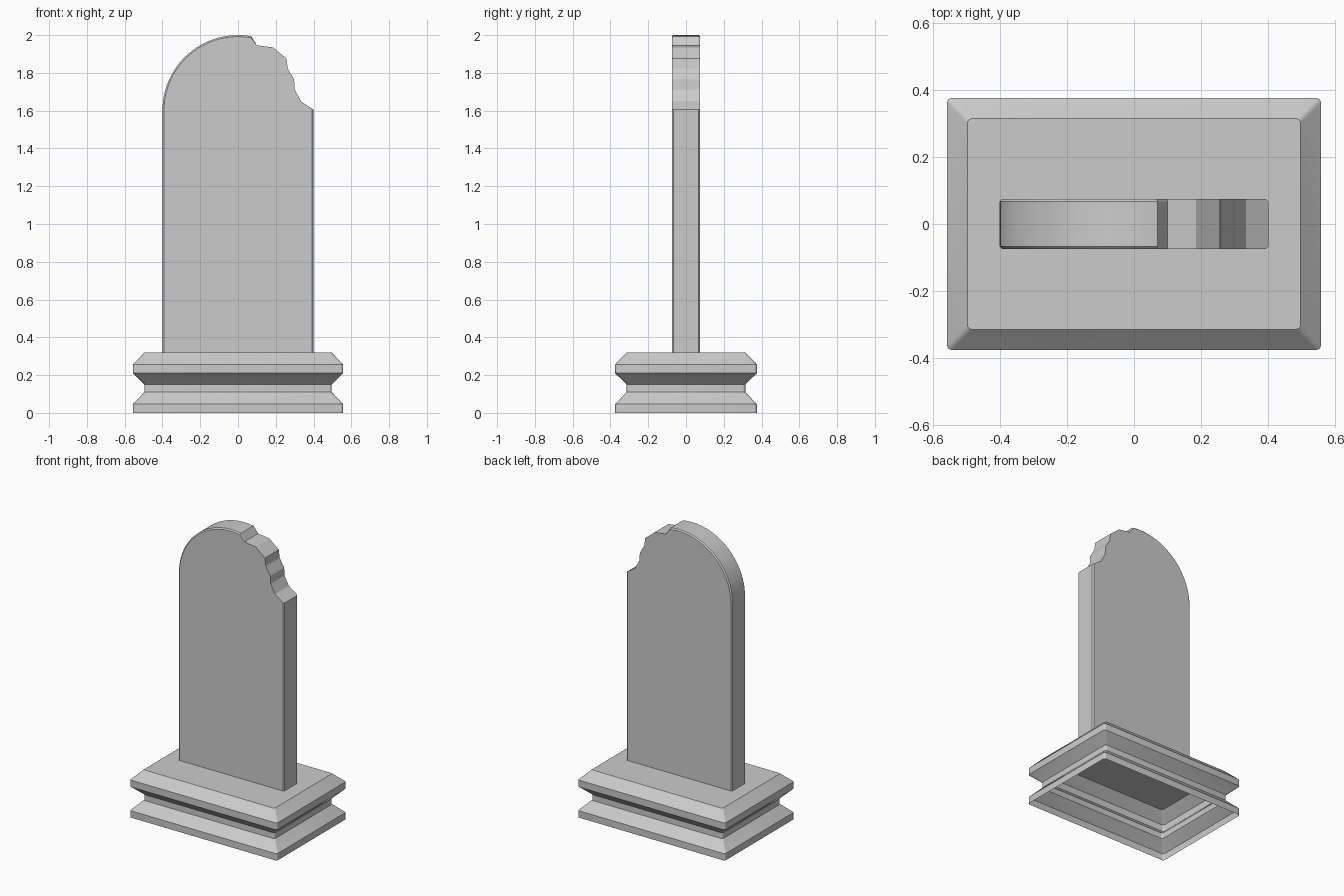
import bpy, bmesh, math

if "Cube" in bpy.data.objects:
    bpy.data.objects.remove(bpy.data.objects["Cube"])


def finish(name, bm):
    mesh = bpy.data.meshes.new(name)
    bm.to_mesh(mesh)
    bm.free()
    obj = bpy.data.objects.new(name, mesh)
    bpy.context.collection.objects.link(obj)
    bpy.ops.object.select_all(action='DESELECT')
    bpy.context.view_layer.objects.active = obj
    obj.select_set(True)
    bpy.ops.object.shade_smooth_by_angle(angle=math.radians(35))
    return obj


def bridge(bm, a, b, closed=True):
    n = len(a)
    return [bm.faces.new((a[i], a[(i + 1) % n], b[(i + 1) % n], b[i]))
            for i in range(n if closed else n - 1)]


def rounded_rect(hx, hy, r, seg=4):
    pts = []
    for k, (sx, sy) in enumerate(((1, 1), (-1, 1), (-1, -1), (1, -1))):
        for i in range(seg + 1):
            a = math.pi / 2 * (k + i / seg)
            pts.append((sx * (hx - r) + r * math.cos(a),
                        sy * (hy - r) + r * math.sin(a)))
    return pts


# Plinth: moulded shell, capped on top and open underneath
profile = [(0.0, 0.0), (0.047, 0.0), (0.11, 0.061), (0.15, 0.061),
           (0.21, 0.0), (0.257, 0.0), (0.319, 0.061)]  # height, inset
bm = bmesh.new()
rings = [[bm.verts.new((x, y, z)) for x, y in
          rounded_rect(0.557 - inset, 0.375 - inset, 0.014)]
         for z, inset in profile]
for low, high in zip(rings, rings[1:]):
    bridge(bm, low, high)
bm.faces.new(rings[-1])
finish("plinth", bm)

# Headstone: round-topped slab with chamfered edges and a broken right shoulder
W, SPRING, FOOT, HALF, CH = 0.4, 1.6, 0.319, 0.075, 0.008
ARC = 28
broken = [(0.10, 1.946), (0.185, 1.935), (0.256, 1.877), (0.263, 1.824),
          (0.297, 1.765), (0.30, 1.712), (0.333, 1.65)]


def outline(inset):
    r = W - inset
    pts = [(-r, FOOT)]
    for i in range(ARC + 1):
        a = math.pi - math.radians(100) * i / ARC
        pts.append((r * math.cos(a), SPRING + r * math.sin(a)))
    return pts + broken + [(r, 1.605 + inset * 0.6), (r, FOOT)]


bm = bmesh.new()
rings = [[bm.verts.new((x, y, z)) for x, z in outline(inset)]
         for y, inset in ((-HALF, CH), (-HALF + CH, 0), (HALF - CH, 0), (HALF, CH))]
break_faces = []
first = ARC + 1
for a, b in zip(rings, rings[1:]):
    strip = bridge(bm, a, b, closed=False)
    break_faces += strip[first:first + len(broken) + 1]
bm.faces.new(rings[0])
bm.faces.new(rings[-1][::-1])
bmesh.ops.recalc_face_normals(bm, faces=bm.faces)
bm.faces.index_update()
flat_ids = [f.index for f in break_faces]
stone = finish("headstone", bm)
for i in flat_ids:
    stone.data.polygons[i].use_smooth = False
